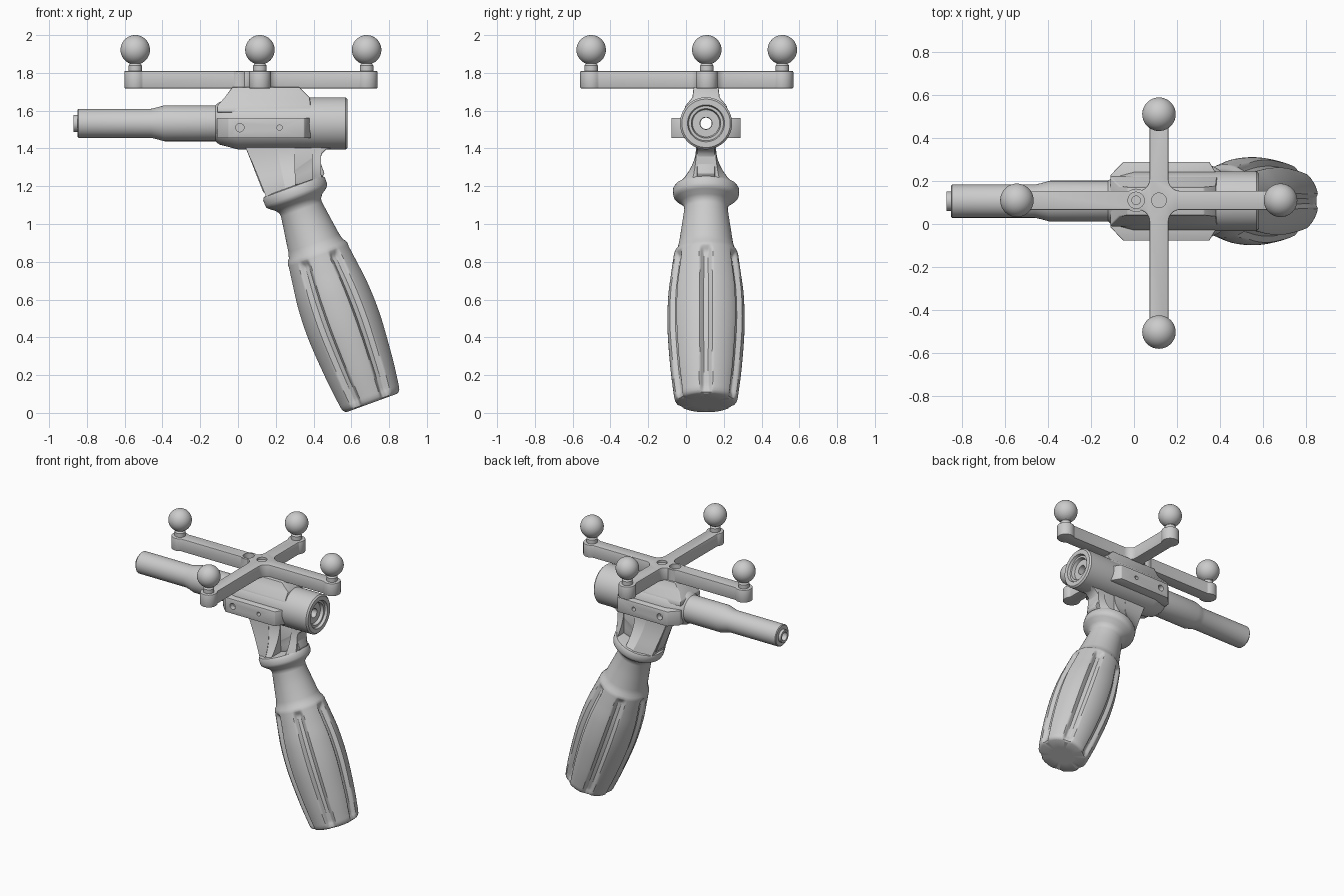
import bpy, bmesh
from math import sin, cos, pi, asin, radians
from mathutils import Matrix, Vector

if "Cube" in bpy.data.objects:
    bpy.data.objects.remove(bpy.data.objects["Cube"])

CY = 0.106    # symmetry plane of the tool
AZ = 1.533    # barrel axis height


def finish(name, bm, bevel=0):
    bmesh.ops.remove_doubles(bm, verts=bm.verts, dist=1e-5)
    bmesh.ops.recalc_face_normals(bm, faces=bm.faces)
    me = bpy.data.meshes.new(name)
    bm.to_mesh(me)
    bm.free()
    ob = bpy.data.objects.new(name, me)
    bpy.context.collection.objects.link(ob)
    if bevel:
        m = ob.modifiers.new("bevel", 'BEVEL')
        m.width, m.segments, m.limit_method = bevel, 2, 'ANGLE'
        m.angle_limit = radians(35)
        apply(ob, m)
    smooth(ob)
    return ob


def activate(ob):
    bpy.ops.object.select_all(action='DESELECT')
    ob.select_set(True)
    bpy.context.view_layer.objects.active = ob


def apply(ob, mod):
    activate(ob)
    bpy.ops.object.modifier_apply(modifier=mod.name)


def smooth(ob):
    activate(ob)
    bpy.ops.object.shade_smooth_by_angle(angle=radians(32))


def loft(name, rings, closed=False, bevel=0):
    bm = bmesh.new()
    vs = [[bm.verts.new(p) for p in r] for r in rings]
    n = len(vs[0])
    pairs = list(zip(vs, vs[1:])) + ([(vs[-1], vs[0])] if closed else [])
    for a, b in pairs:
        for i in range(n):
            j = (i + 1) % n
            bm.faces.new((a[i], a[j], b[j], b[i]))
    if not closed:
        bm.faces.new(vs[0])
        bm.faces.new(vs[-1])
    return finish(name, bm, bevel)


def lathe(name, prof, mat, seg=48, closed=False, groove=None):
    rings = []
    for t, r in prof:
        ring = []
        for i in range(seg):
            a = 2 * pi * i / seg
            q = r - (groove(t, r, a) if groove else 0)
            ring.append(mat @ Vector((q * cos(a), q * sin(a), t)))
        rings.append(ring)
    return loft(name, rings, closed)


def boolean(ob, tool, op='DIFFERENCE'):
    m = ob.modifiers.new("bool", 'BOOLEAN')
    m.operation, m.object, m.solver = op, tool, 'EXACT'
    apply(ob, m)
    bpy.data.objects.remove(tool)
    smooth(ob)


def rod(mat, r, t0, t1):
    ob = lathe("cutter", [(t0, r), (t1, r)], mat, 32)
    ob.hide_render = True
    return ob


# Barrel and receiver tube with a through bore
barrel_mat = Matrix.Translation((0, CY, AZ)) @ Matrix.Rotation(pi / 2, 4, 'Y')
lathe("barrel", [(-.87, .03), (-.87, .045), (-.85, .045), (-.85, .072), (-.845, .077),
                 (-.46, .077), (-.43, .084), (-.39, .095), (-.12, .095), (-.10, .112),
                 (0, .138), (.57, .138), (.58, .128), (.58, .098), (.562, .092),
                 (.562, .078), (.54, .072), (.54, .032)], barrel_mat, 64, closed=True)

# Saddle on top of the receiver
loft("saddle", [[(x, CY + y, z) for x, y in ((x0, -h), (x1, -h), (x1, h), (x0, h))]
                for z, x0, x1, h in ((1.59, -.11, .39, .118), (1.625, -.11, .385, .11),
                                     (1.67, -.07, .38, .072), (1.725, -.03, .325, .066))],
     bevel=.006)

# Side rails with two screw holes each
for s, side in ((-1, "near"), (1, "far")):
    outline = [(-.11, .08), (-.11, .12), (-.05, .183), (.35, .183), (.385, .125), (.385, .08)]
    rail = loft(side + "_side_rail", [[(x, CY + s * y, z) for x, y in outline]
                                      for z in (1.455, 1.562)], bevel=.004)
    for x, r in ((.01, .022), (.22, .014)):
        m = Matrix.Translation((x, CY + s * .2, 1.51)) @ Matrix.Rotation(s * pi / 2, 4, 'X')
        boolean(rail, rod(m, r, -.05, .055))

# Grip frame: leans back 20 degrees
grip_mat = Matrix.Translation((.709, CY, .053)) @ Matrix.Rotation(radians(-20), 4, 'Y')


def catmull(pts, n):
    out = []
    for i in range(len(pts) - 1):
        p = [Vector(pts[min(max(i + k, 0), len(pts) - 1)]) for k in (-1, 0, 1, 2)]
        for j in range(n):
            t = j / n
            out.append(tuple(.5 * (2 * p[1] + (p[2] - p[0]) * t
                             + (2 * p[0] - 5 * p[1] + 4 * p[2] - p[3]) * t * t
                             + (3 * p[1] - p[0] - 3 * p[2] + p[3]) * t ** 3)))
    return out


def ramp(v):
    v = min(max(v, 0), 1)
    return v * v * (3 - 2 * v)


def flute(t, r, a):
    d = abs((a + pi / 6) % (pi / 3) - pi / 6) * r
    return .024 * (1 - ramp((d - .012) / .026)) * ramp((t + .02) / .07) * ramp((.84 - t) / .05)


# Fluted grip with neck and collar
profile = [(0, 0), (0, .08), (0, .145), (.006, .157), (.018, .165)]
profile += catmull([(.035, .169), (.2, .189), (.42, .204), (.6, .2), (.74, .183), (.835, .17)], 9)
profile += [(.835, .17), (.852, .164), (.868, .152), (.9, .143), (1.0, .128), (1.09, .115),
            (1.11, .117), (1.13, .132), (1.15, .16), (1.162, .171), (1.175, .174),
            (1.205, .174), (1.218, .166), (1.222, .15), (1.222, 0)]
lathe("grip", profile, grip_mat, 180, groove=flute)

# Bracket web joining collar and receiver
web = [(.03, 1.43), (.135, 1.165), (.44, 1.24), (.458, 1.268), (.442, 1.31), (.435, 1.34),
       (.445, 1.373), (.468, 1.395), (.50, 1.402), (.50, 1.43)]
loft("bracket_web", [[(x, CY + y, z) for x, z in web] for y in (-.047, .047)], bevel=.005)


# Flared bracket fins: from the collar up to the receiver
def fin(name, s0, y0, s1, y1, x0, x1, top=.046):
    a, b = grip_mat @ Vector((s0, 0, 1.21)), grip_mat @ Vector((s1, 0, 1.21))
    ta, tb = Vector((x0, CY, 1.425)), Vector((x1, CY, 1.425))
    rings = []
    for i in range(9):
        k = i / 8
        w = (1 - k) ** 2.2
        p, q = a.lerp(ta, k), b.lerp(tb, k)
        ya, yb = top + (y0 - top) * w, top + (y1 - top) * w
        rings.append([p + Vector((0, -ya, 0)), q + Vector((0, -yb, 0)),
                      q + Vector((0, yb, 0)), p + Vector((0, ya, 0))])
    loft(name, rings)


fin("front_fin", -.153, .075, -.045, .16, .035, .20, .052)
fin("middle_fin", -.05, .155, .01, .165, .19, .30, .05)
fin("rear_fin", .105, .13, .155, .07, .39, .44, .05)

# Marker cross with filleted centre and rounded arm ends
CX, PY = .116, .11
W, F, B = .044, .055, .058
arms = [.565, .40, .66, .612]     # +x, +y, -x, -y
outline = []
for k, L in enumerate(arms):
    pts = []
    lim = pi - asin(W / B)
    for i in range(25):
        a = -lim + 2 * lim * i / 24
        pts.append((L + B * cos(a), B * sin(a)))
    for i in range(9):
        a = -pi / 2 - pi / 2 * i / 8
        pts.append((W + F + F * cos(a), W + F + F * sin(a)))
    c, s = round(cos(k * pi / 2)), round(sin(k * pi / 2))
    outline += [(CX + x * c - y * s, PY + x * s + y * c) for x, y in pts]
cross = loft("marker_cross", [[(x, y, z) for x, y in outline] for z in (1.718, 1.81)], bevel=.005)
hole = Matrix.Translation((.01, PY, 0))
boolean(cross, rod(hole, .054, 1.72, 1.808), 'UNION')
boolean(cross, rod(hole, .038, 1.77, 1.83))
boolean(cross, rod(hole, .02, 1.73, 1.79))
boolean(cross, rod(Matrix.Translation((CX, PY, 0)), .034, 1.795, 1.83))

# Marker balls on short stems
ball = [(1.80, 0), (1.80, .036), (1.838, .036), (1.846, .03), (1.85, .026), (1.853, .03)]
ball += [(1.922 + .078 * sin(a), .078 * cos(a))
         for a in [radians(-66 + 156 * i / 20) for i in range(21)]]
for k, L in enumerate(arms):
    x, y = CX + L * cos(k * pi / 2), PY + L * sin(k * pi / 2)
    lathe("marker_ball_%d" % (k + 1), ball, Matrix.Translation((x, y, 0)), 40)
